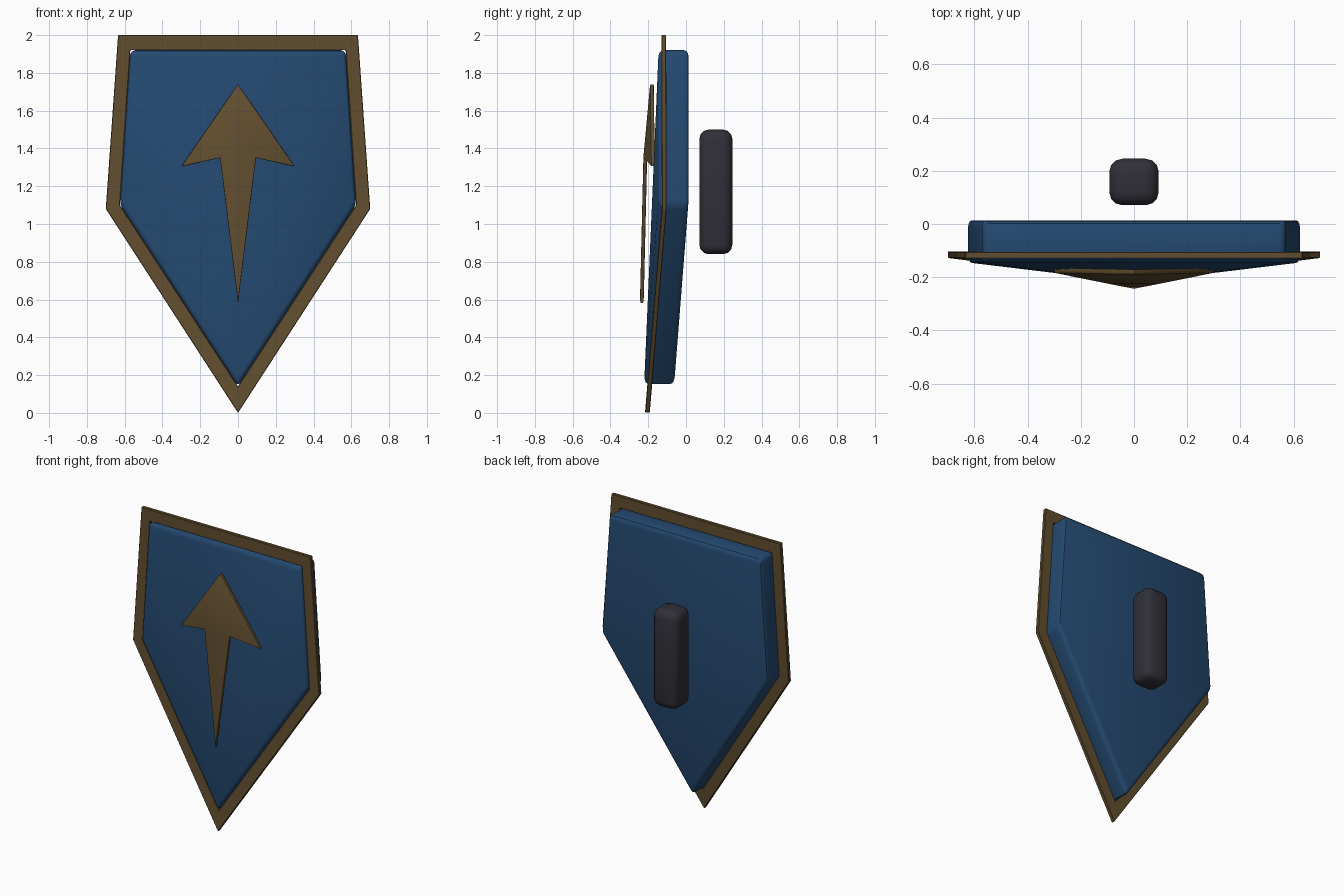
import bpy
import bmesh
import math

default_cube = bpy.data.objects.get("Cube")
if default_cube:
    bpy.data.objects.remove(default_cube, do_unlink=True)


def make_material(name, rgb):
    mat = bpy.data.materials.new(name)
    mat.use_nodes = True
    color = (*rgb, 1.0)
    mat.diffuse_color = color
    mat.node_tree.nodes["Principled BSDF"].inputs["Base Color"].default_value = color
    return mat


def finish(obj, mat, bevel, segments):
    """Assign the colour, round the edges and smooth the shading."""
    obj.data.materials.append(mat)
    mod = obj.modifiers.new("Rounded edges", "BEVEL")
    mod.width = bevel
    mod.segments = segments
    mod.limit_method = "ANGLE"
    mod.angle_limit = math.radians(30)
    bpy.ops.object.select_all(action="DESELECT")
    obj.select_set(True)
    bpy.context.view_layer.objects.active = obj
    bpy.ops.object.modifier_apply(modifier=mod.name)
    bpy.ops.object.shade_smooth_by_angle(angle=math.radians(30))


def make_plate(name, points, faces, depth, mat, bevel, segments):
    """Closed plate: front faces, a copy moved back by depth, and side walls."""
    bm = bmesh.new()
    front = [bm.verts.new(p) for p in points]
    back = [bm.verts.new((x, y + depth, z)) for x, y, z in points]
    for face in faces:
        bm.faces.new([front[i] for i in face])
    rim_edges = [e for e in bm.edges if e.is_boundary]
    twin = dict(zip(front, back))
    for face in faces:
        bm.faces.new([back[i] for i in reversed(face)])
    for edge in rim_edges:
        a, b = edge.verts
        bm.faces.new((a, b, twin[b], twin[a]))
    bmesh.ops.recalc_face_normals(bm, faces=bm.faces)
    mesh = bpy.data.meshes.new(name)
    bm.to_mesh(mesh)
    bm.free()
    obj = bpy.data.objects.new(name, mesh)
    bpy.context.collection.objects.link(obj)
    finish(obj, mat, bevel, segments)


def outline(top, side, tip):
    """Mirrored five-point outline: right top, left top, left side, tip, right side."""
    def flip(p):
        return (-p[0], p[1], p[2])
    return [flip(top), top, side, tip, flip(side)]


blue = make_material("shield blue", (0.018, 0.068, 0.165))
bronze = make_material("dark bronze", (0.12, 0.075, 0.028))
charcoal = make_material("charcoal grip", (0.03, 0.029, 0.04))

# Shield body, a flat centre with two folded wings
body = outline((0.57, -0.145, 1.92), (0.625, -0.145, 1.10), (0, -0.222, 0.14))
make_plate("shield_body", body, [(0, 1, 3), (1, 2, 3), (0, 3, 4)],
           0.16, blue, 0.025, 3)

# Thin rim that frames the body
outer = outline((0.635, -0.13, 2.0), (0.70, -0.128, 1.08), (0, -0.217, 0.0))
inner = outline((0.57, -0.13, 1.92), (0.625, -0.128, 1.10), (0, -0.205, 0.14))
ring = [(i, (i + 1) % 5, (i + 1) % 5 + 5, i + 5) for i in range(5)]
make_plate("shield_rim", outer + inner, ring, 0.025, bronze, 0.003, 1)

# Arrow emblem: top, left barb, left notch, tip, right notch, right barb
arrow = [(0, -0.19, 1.74), (0.30, -0.184, 1.305), (0.095, -0.226, 1.35),
         (0, -0.244, 0.58), (-0.095, -0.226, 1.35), (-0.30, -0.184, 1.305)]
make_plate("arrow_emblem", arrow, [(0, 1, 2), (0, 2, 4), (2, 3, 4), (0, 4, 5)],
           0.02, bronze, 0.004, 2)

# Rounded upright grip behind the shield
bpy.ops.mesh.primitive_cube_add(size=1, location=(0, 0.158, 1.17))
grip = bpy.context.object
grip.name = "grip"
grip.scale = (0.186, 0.175, 0.66)
bpy.ops.object.transform_apply(location=False, rotation=False, scale=True)
finish(grip, charcoal, 0.05, 3)
